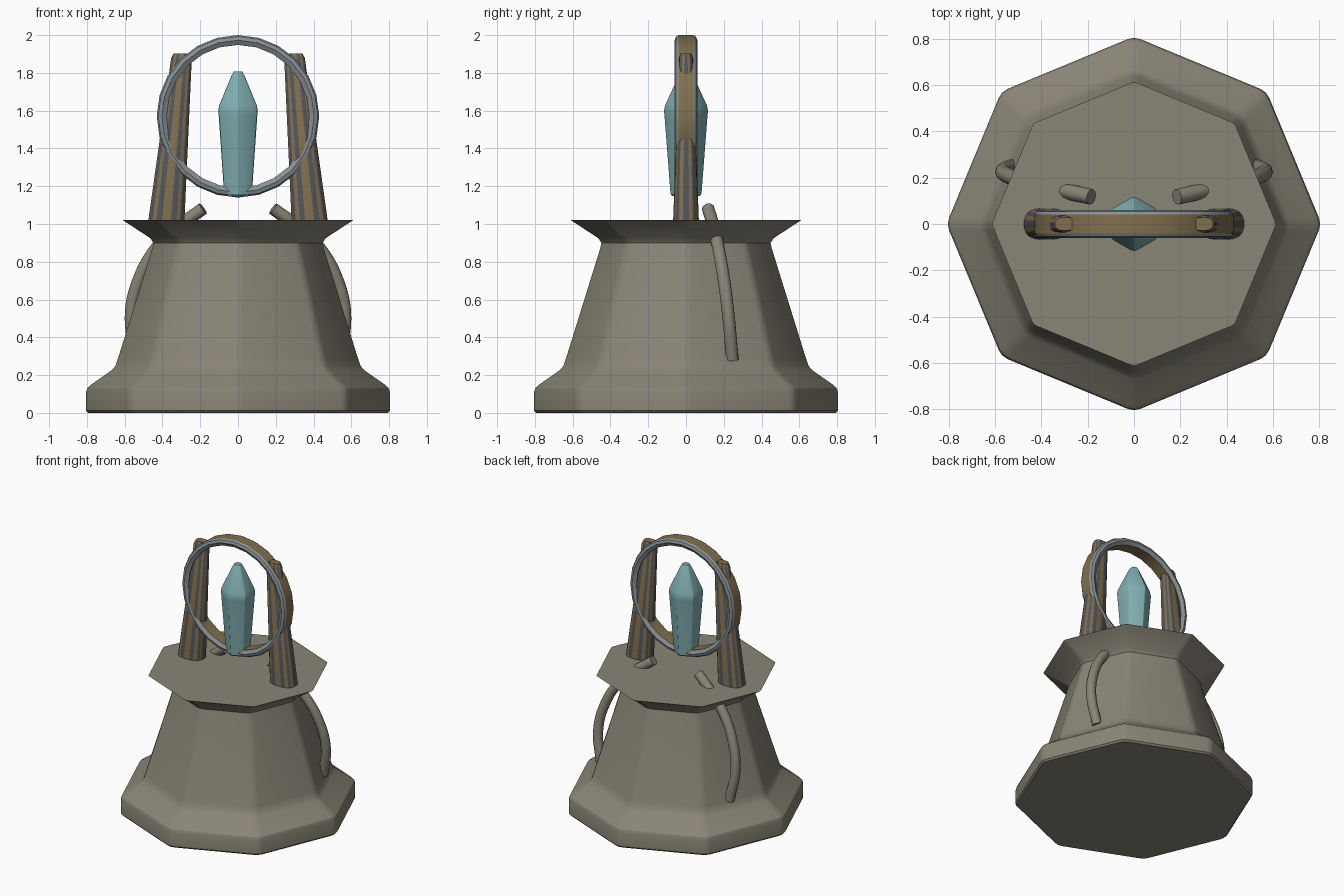
import bpy, bmesh, math
from mathutils import Vector

if "Cube" in bpy.data.objects:
    bpy.data.objects.remove(bpy.data.objects["Cube"])


def mat(name, col):
    m = bpy.data.materials.new(name)
    m.diffuse_color = (*col, 1)
    m.use_nodes = True
    m.node_tree.nodes["Principled BSDF"].inputs["Base Color"].default_value = m.diffuse_color
    return m


STONE = mat("taupe stone", (0.25, 0.232, 0.18))
BRONZE = mat("bronze", (0.22, 0.16, 0.075))
DARK = mat("dark steel", (0.085, 0.09, 0.105))
STEEL = mat("light steel", (0.25, 0.285, 0.305))
CRYSTAL = mat("teal crystal", (0.22, 0.43, 0.44))


def loft(name, rings, mats, rule=None, closed=False, smooth=25):
    """Skin a list of point rings; cap the ends unless the loft closes on itself."""
    bm = bmesh.new()
    vs = [[bm.verts.new(p) for p in ring] for ring in rings]
    n = len(vs[0])
    for i in range(len(vs) if closed else len(vs) - 1):
        a, b = vs[i], vs[(i + 1) % len(vs)]
        for j in range(n):
            k = (j + 1) % n
            f = bm.faces.new((a[j], a[k], b[k], b[j]))
            if rule:
                f.material_index = rule(j)
    if not closed:
        bm.faces.new(vs[0])
        bm.faces.new(vs[-1])
    bmesh.ops.recalc_face_normals(bm, faces=bm.faces)
    me = bpy.data.meshes.new(name)
    bm.to_mesh(me)
    bm.free()
    ob = bpy.data.objects.new(name, me)
    bpy.context.collection.objects.link(ob)
    for m in mats:
        me.materials.append(m)
    bpy.ops.object.select_all(action='DESELECT')
    ob.select_set(True)
    bpy.context.view_layer.objects.active = ob
    bpy.ops.object.shade_smooth_by_angle(angle=math.radians(smooth))
    return ob


def polygon(sides, r, z, w, start=0.0):
    """Regular polygon with every corner softened by width w."""
    c = [Vector((math.cos(start + math.tau * i / sides) * r,
                 math.sin(start + math.tau * i / sides) * r, z)) for i in range(sides)]
    pts = []
    for i, p in enumerate(c):
        a = p + (c[i - 1] - p).normalized() * w
        b = p + (c[(i + 1) % sides] - p).normalized() * w
        pts += [a, (a + b) * 0.25 + p * 0.5, b]
    return pts


# Octagonal pedestal with flared top
profile = [(0.798, 0), (0.81, 0.012), (0.81, 0.11), (0.802, 0.133), (0.78, 0.152),
           (0.675, 0.225), (0.655, 0.248), (0.642, 0.285), (0.46, 0.87),
           (0.453, 0.9), (0.47, 0.925), (0.615, 1.022)]
loft("pedestal", [polygon(8, r, z, 0.03 if z < 1 else 0.012) for r, z in profile], [STONE])

# Six-sided crystal, points facing front and back
crystal = [(0.076, 1.148), (0.085, 1.16), (0.118, 1.575), (0.121, 1.6),
           (0.114, 1.63), (0.04, 1.785), (0.025, 1.808)]
loft("crystal", [polygon(6, r, z, r * 0.14, math.pi / 2) for r, z in crystal], [CRYSTAL])

# Upright ring: bronze bands on outer and inner rim, steel chamfers
section = [(0.43, -0.04), (0.43, 0.04), (0.422, 0.053), (0.403, 0.06), (0.378, 0.045),
           (0.378, -0.045), (0.403, -0.06), (0.422, -0.053)]
rings = []
for i in range(24):
    t = math.tau * i / 24
    rings.append([(r * math.cos(t), y, 1.57 + r * math.sin(t)) for r, y in section])
loft("ring", rings, [STEEL, BRONZE], lambda j: 1 if j in (0, 4) else 0, closed=True, smooth=20)


def post_ring(cx, rx, ry, z, n=20):
    """Rounded oblong outline."""
    pts = []
    for i in range(n):
        a = math.tau * (i + 0.5) / n
        c, s = math.cos(a), math.sin(a)
        pts.append((cx + math.copysign(abs(c) ** 0.75, c) * rx,
                    math.copysign(abs(s) ** 0.75, s) * ry, z))
    return pts


for side, label in ((-1, "left"), (1, "right")):
    # Leaning tapered post with alternating stripes
    loft(label + "_post",
         [post_ring(side * 0.38, 0.097, 0.069, 1.01),
          post_ring(side * 0.299, 0.055, 0.036, 1.88),
          post_ring(side * 0.297, 0.045, 0.028, 1.902)],
         [BRONZE, DARK], lambda j: j % 2, smooth=40)

    # Cable rising out of the top and arching down the pedestal side
    path = [(0.185, 0.117, 1.082), (0.31, 0.145, 0.99), (0.425, 0.17, 0.88),
            (0.53, 0.203, 0.69), (0.566, 0.226, 0.5), (0.53, 0.246, 0.28)]
    cu = bpy.data.curves.new(label + "_cable", 'CURVE')
    cu.dimensions = '3D'
    cu.bevel_depth = 0.034
    cu.bevel_resolution = 3
    cu.resolution_u = 6
    cu.use_fill_caps = True
    sp = cu.splines.new('BEZIER')
    sp.bezier_points.add(len(path) - 1)
    for bp, (x, y, z) in zip(sp.bezier_points, path):
        bp.co = (side * x, y, z)
        bp.handle_left_type = bp.handle_right_type = 'AUTO'
    cu.materials.append(STONE)
    ob = bpy.data.objects.new(label + "_cable", cu)
    bpy.context.collection.objects.link(ob)
    bpy.ops.object.select_all(action='DESELECT')
    ob.select_set(True)
    bpy.context.view_layer.objects.active = ob
    bpy.ops.object.convert(target='MESH')
    bpy.ops.object.shade_smooth_by_angle(angle=math.radians(40))
